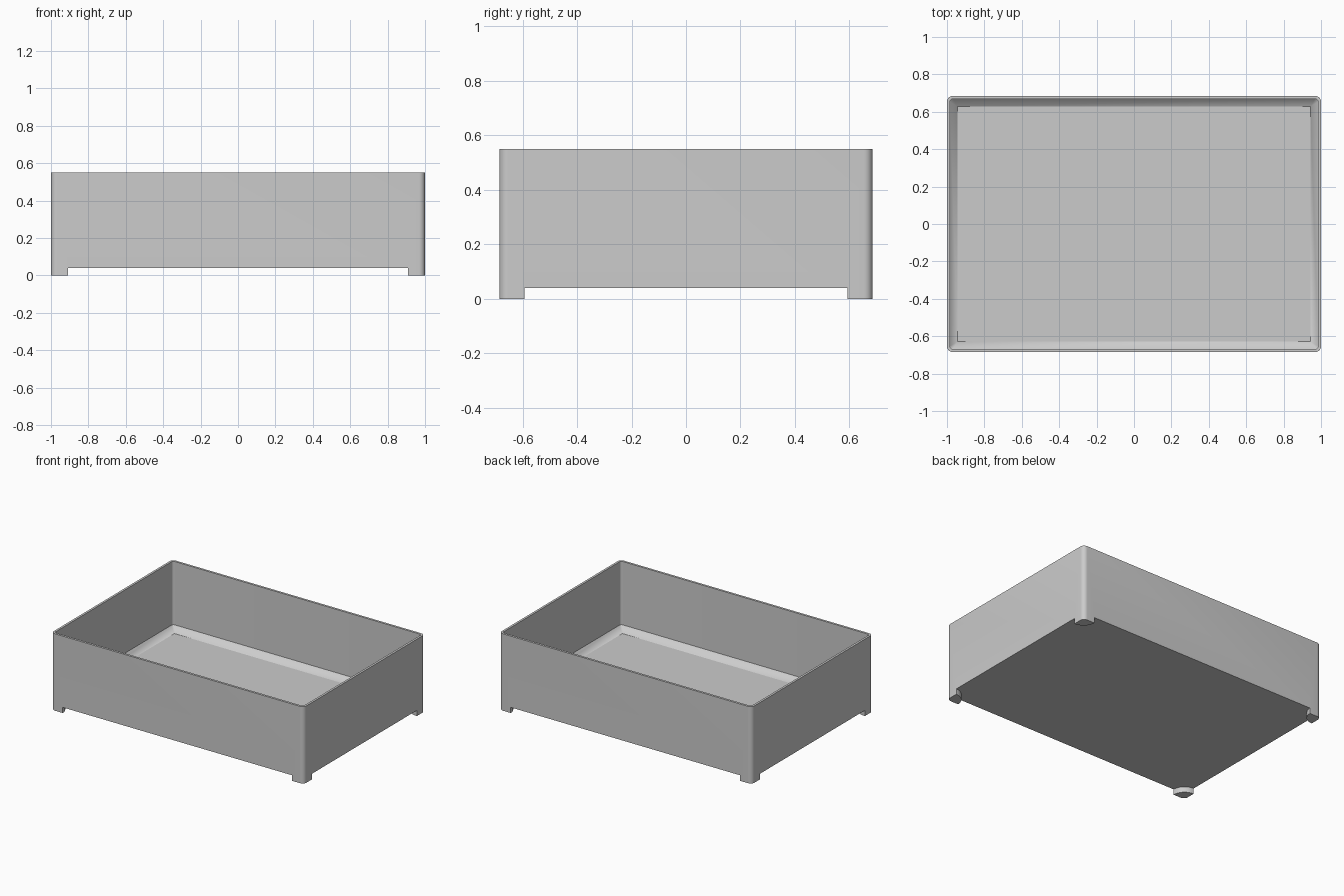
import bpy, bmesh, math
from mathutils import Vector

cube = bpy.data.objects.get("Cube")
if cube:
    bpy.data.objects.remove(cube, do_unlink=True)

HX, HY = 1.0, 0.685          # half width and half depth
TOP, UNDER = 0.55, 0.04      # rim height, underside height
WALL, CHAMFER = 0.016, 0.04
FLOOR = 0.057
FOOT = 0.092                 # foot radius
CORNER, SEGS = 0.032, 8

grey = bpy.data.materials.new("plain grey")
grey.use_nodes = True
grey.diffuse_color = (0.6, 0.6, 0.6, 1)
grey.node_tree.nodes["Principled BSDF"].inputs["Base Color"].default_value = grey.diffuse_color


def make_object(name, bm):
    bmesh.ops.remove_doubles(bm, verts=bm.verts, dist=1e-5)
    bmesh.ops.recalc_face_normals(bm, faces=bm.faces)
    mesh = bpy.data.meshes.new(name)
    bm.to_mesh(mesh)
    bm.free()
    mesh.materials.append(grey)
    obj = bpy.data.objects.new(name, mesh)
    bpy.context.collection.objects.link(obj)
    return obj


def loft(name, rings):
    """Skin a stack of equal-length point rings and cap both ends."""
    bm = bmesh.new()
    loops = [[bm.verts.new(p) for p in ring] for ring in rings]
    for a, b in zip(loops, loops[1:]):
        for i in range(len(a)):
            j = (i + 1) % len(a)
            bm.faces.new((a[i], a[j], b[j], b[i]))
    bm.faces.new(loops[0])
    bm.faces.new(loops[-1])
    return make_object(name, bm)


def rounded_rect(inset, radius, z):
    ring = []
    for k, (sx, sy) in enumerate([(1, 1), (-1, 1), (-1, -1), (1, -1)]):
        cx, cy = sx * (HX - inset - radius), sy * (HY - inset - radius)
        for s in range(SEGS + 1):
            a = (k + s / SEGS) * math.pi / 2
            ring.append(Vector((cx + radius * math.cos(a), cy + radius * math.sin(a), z)))
    return ring


def foot_gap_outline(z, out=0.1):
    """Area between the feet: a cross with a round bite at each corner."""
    ring = []
    for k, (sx, sy) in enumerate([(1, 1), (-1, 1), (-1, -1), (1, -1)]):
        arc = [Vector((sx * HX + FOOT * math.cos(a), sy * HY + FOOT * math.sin(a), z))
               for a in (math.pi * (1.5 + k / 2 - s / 24) for s in range(13))]
        first, last = Vector((0, 0, 0)), Vector((0, 0, 0))
        first[k % 2] = last[1 - k % 2] = out
        first.x, first.y = first.x * sx, first.y * sy
        last.x, last.y = last.x * sx, last.y * sy
        ring += [arc[0] + first] + arc + [arc[-1] + last]
    return ring


# Open tray with thin walls and a chamfer around the floor
inner = max(CORNER - WALL, 0.01)
tray = loft("storage_tray", [
    rounded_rect(0, CORNER, 0),
    rounded_rect(0, CORNER, TOP),
    rounded_rect(WALL, inner, TOP),
    rounded_rect(WALL, inner, FLOOR + CHAMFER),
    rounded_rect(WALL + CHAMFER, 0, FLOOR),
])

# Cut away the base so four quarter-round feet remain
cutter = loft("foot_gap_cutter", [foot_gap_outline(-0.1), foot_gap_outline(UNDER)])
cutter.hide_render = True
cut = tray.modifiers.new("foot gaps", "BOOLEAN")
cut.operation = "DIFFERENCE"
cut.solver = "EXACT"
cut.object = cutter

bpy.ops.object.select_all(action="DESELECT")
bpy.context.view_layer.objects.active = tray
tray.select_set(True)
bpy.ops.object.modifier_apply(modifier=cut.name)
bpy.data.objects.remove(cutter, do_unlink=True)
bpy.ops.object.shade_smooth_by_angle(angle=math.radians(30))
